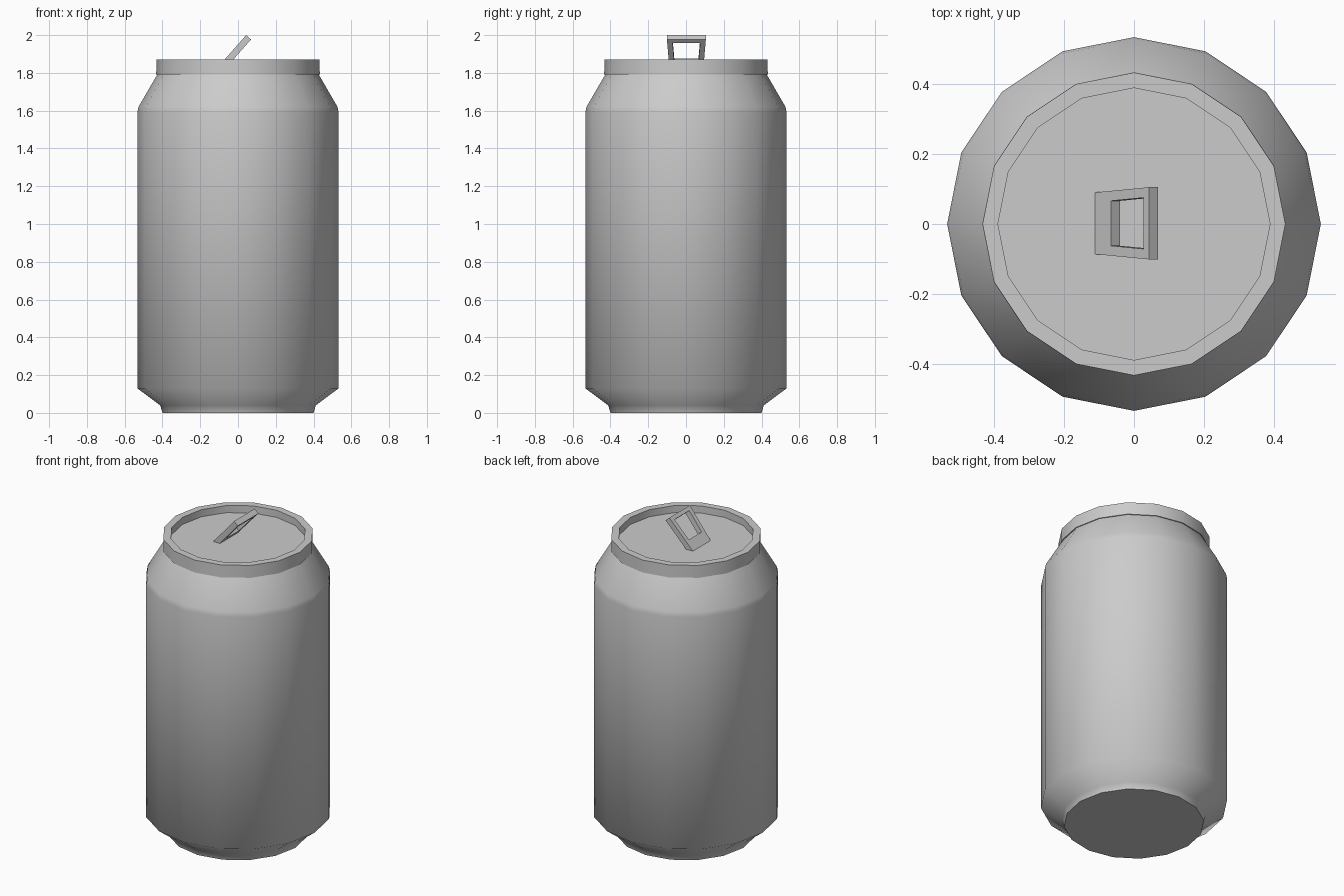
import bpy, bmesh, math

if "Cube" in bpy.data.objects:
    bpy.data.objects.remove(bpy.data.objects["Cube"])

SIDES = 16


def finish(name, bm, smooth_angle=None):
    bmesh.ops.recalc_face_normals(bm, faces=bm.faces)
    mesh = bpy.data.meshes.new(name)
    bm.to_mesh(mesh)
    bm.free()
    obj = bpy.data.objects.new(name, mesh)
    bpy.context.collection.objects.link(obj)
    if smooth_angle:
        bpy.ops.object.select_all(action='DESELECT')
        obj.select_set(True)
        bpy.context.view_layer.objects.active = obj
        bpy.ops.object.shade_smooth_by_angle(angle=math.radians(smooth_angle))
    return obj


def bridge(bm, a, b):
    n = len(a)
    for i in range(n):
        j = (i + 1) % n
        bm.faces.new((a[i], a[j], b[j], b[i]))


def lathe(name, profile, smooth_angle):
    """Revolve a (radius, z) profile and cap both ends."""
    bm = bmesh.new()
    rings = []
    for r, z in profile:
        rings.append([bm.verts.new((r * math.cos(math.tau * i / SIDES),
                                    r * math.sin(math.tau * i / SIDES), z))
                      for i in range(SIDES)])
    for a, b in zip(rings, rings[1:]):
        bridge(bm, a, b)
    bm.faces.new(rings[0])
    bm.faces.new(rings[-1])
    return finish(name, bm, smooth_angle)


# Can body: foot, chamfer, wall, shoulder, rim, recessed lid
lathe("can_body", [(0.40, 0), (0.412, 0.04), (0.533, 0.13), (0.533, 1.59),
                   (0.527, 1.62), (0.427, 1.792), (0.433, 1.792), (0.432, 1.87),
                   (0.388, 1.87), (0.388, 1.825)], 60)


# Pull tab: tapered tilted frame with a window
def tab_loop(bm, x0, x1, w0, w1, lower):
    dx, dz = (0.026, -0.023) if lower else (0, 0)
    return [bm.verts.new((x + dx, y + 0.002, 2.0 + (x - 0.043) * 1.135 + dz))
            for x, y in ((x0, -w0), (x1, -w1), (x1, w1), (x0, w0))]


bm = bmesh.new()
outer, inner = (-0.111, 0.043, 0.088, 0.103), (-0.066, 0.027, 0.064, 0.073)
outer_top, outer_low = (tab_loop(bm, *outer, low) for low in (False, True))
inner_top, inner_low = (tab_loop(bm, *inner, low) for low in (False, True))
for a, b in ((outer_top, inner_top), (inner_top, inner_low),
             (inner_low, outer_low), (outer_low, outer_top)):
    bridge(bm, a, b)
finish("pull_tab", bm)
